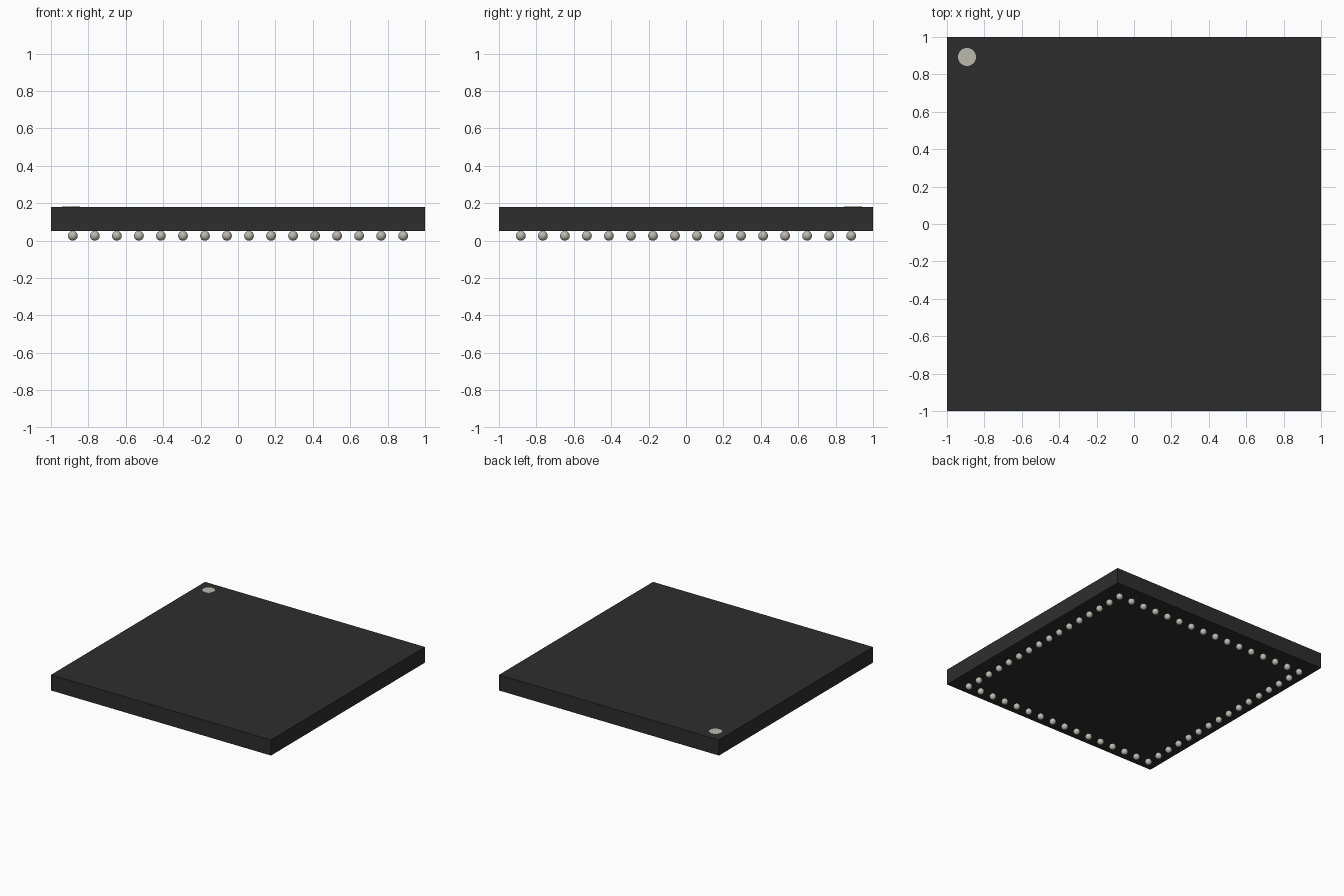
import bpy
import bmesh
from mathutils import Matrix

cube = bpy.data.objects.get("Cube")
if cube:
    bpy.data.objects.remove(cube, do_unlink=True)


def material(name, colour, metallic=0.0):
    m = bpy.data.materials.new(name)
    m.use_nodes = True
    m.diffuse_color = (*colour, 1)
    m.node_tree.nodes["Principled BSDF"].inputs["Base Color"].default_value = (*colour, 1)
    return m


def add_object(name, bm, mat, smooth=False):
    mesh = bpy.data.meshes.new(name)
    for f in bm.faces:
        f.smooth = smooth
    bm.to_mesh(mesh)
    bm.free()
    mesh.materials.append(mat)
    ob = bpy.data.objects.new(name, mesh)
    bpy.context.collection.objects.link(ob)
    return ob


black = material("black_plastic", (0.027, 0.027, 0.027))
silver = material("solder_silver", (0.5, 0.49, 0.43))

BOTTOM, TOP = 0.052, 0.18      # package body heights
RADIUS = 0.026                 # solder ball radius
COUNT, EDGE = 16, 0.883        # balls per side, ring half width

# Square package body
bm = bmesh.new()
bmesh.ops.create_cube(bm, size=1, matrix=Matrix.Translation((0, 0, (BOTTOM + TOP) / 2))
                      @ Matrix.Diagonal((2, 2, TOP - BOTTOM, 1)))
add_object("package_body", bm, black)

# Round pin-one marker plate in the back right corner
bm = bmesh.new()
bmesh.ops.create_cone(bm, cap_ends=True, segments=32, radius1=0.048, radius2=0.048,
                      depth=0.004, matrix=Matrix.Translation((-0.893, 0.893, TOP)))
add_object("corner_marker", bm, silver)

# Ring of solder balls around the underside
bm = bmesh.new()
step = 2 * EDGE / (COUNT - 1)
for i in range(COUNT):
    for j in range(COUNT):
        if i in (0, COUNT - 1) or j in (0, COUNT - 1):
            place = Matrix.Translation((-EDGE + i * step, -EDGE + j * step, RADIUS))
            bmesh.ops.create_uvsphere(bm, u_segments=20, v_segments=12,
                                      radius=RADIUS, matrix=place)
add_object("solder_balls", bm, silver, smooth=True)
